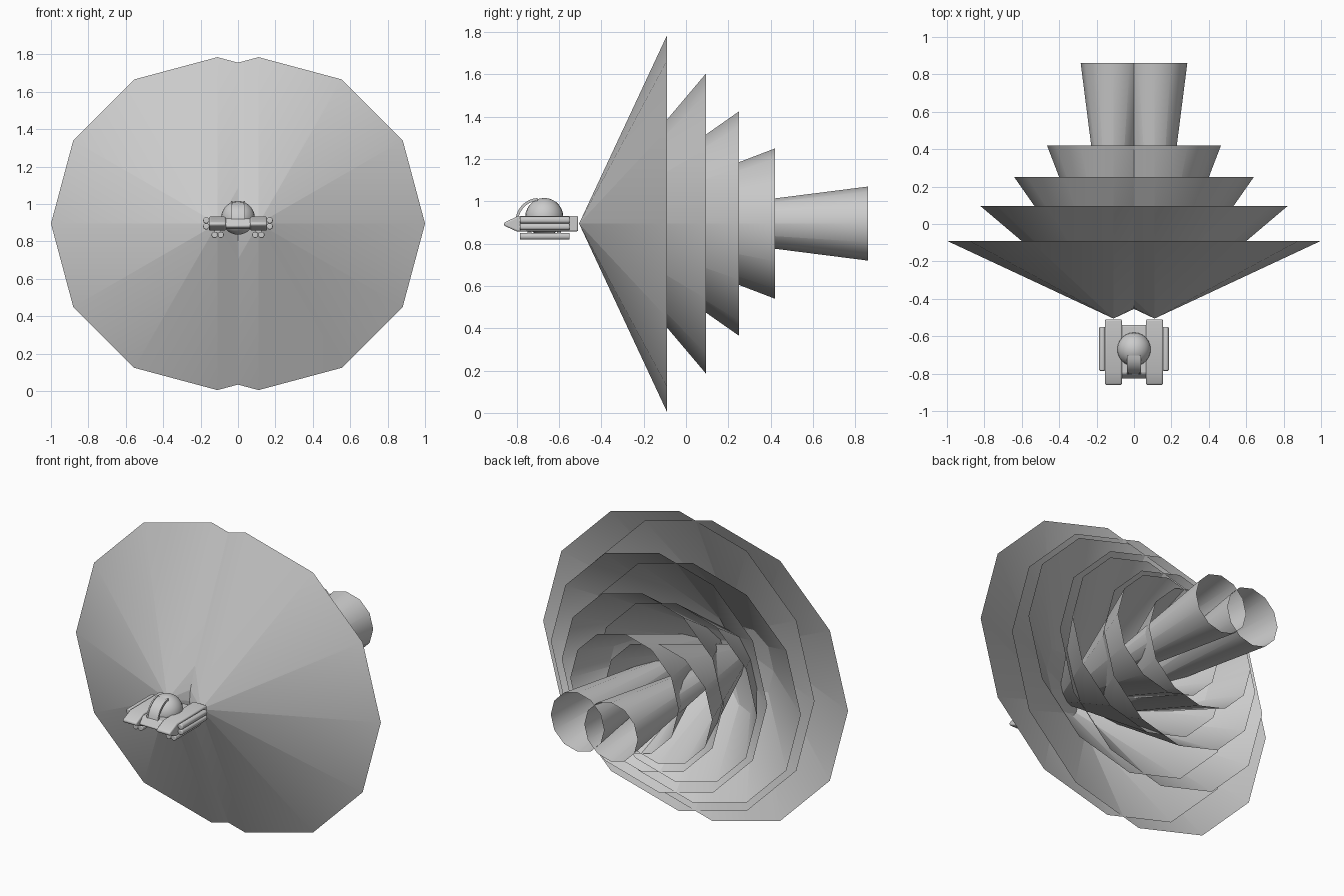
import bpy, bmesh, math
from mathutils import Matrix, Vector

if "Cube" in bpy.data.objects:
    bpy.data.objects.remove(bpy.data.objects["Cube"])


def finish(name, bm, bevel=0, angle=35, segments=3):
    bmesh.ops.recalc_face_normals(bm, faces=bm.faces)
    me = bpy.data.meshes.new(name)
    bm.to_mesh(me)
    bm.free()
    ob = bpy.data.objects.new(name, me)
    bpy.context.collection.objects.link(ob)
    if bevel:
        m = ob.modifiers.new("Bevel", 'BEVEL')
        m.width, m.segments = bevel, segments
        m.limit_method = 'ANGLE'
    bpy.ops.object.select_all(action='DESELECT')
    bpy.context.view_layer.objects.active = ob
    ob.select_set(True)
    bpy.ops.object.shade_smooth_by_angle(angle=math.radians(angle))
    return ob


def extrude_x(name, profile, x0, x1, bevel=0, segments=3):
    """Side profile of (y, z) points pulled along x."""
    bm = bmesh.new()
    face = bm.faces.new([bm.verts.new((x0, y, z)) for y, z in profile])
    ext = bmesh.ops.extrude_face_region(bm, geom=[face])
    bmesh.ops.translate(bm, vec=(x1 - x0, 0, 0),
                        verts=[g for g in ext["geom"] if isinstance(g, bmesh.types.BMVert)])
    return finish(name, bm, bevel, segments=segments)


def cone_y(name, x, z, y0, y1, r0, r1, sides, capped, bevel=0):
    """Cone or cylinder along y."""
    bm = bmesh.new()
    mat = Matrix.Translation((x, (y0 + y1) / 2, z)) @ Matrix.Rotation(-math.pi / 2, 4, 'X')
    bmesh.ops.create_cone(bm, cap_ends=capped, segments=sides, radius1=r0, radius2=r1,
                          depth=y1 - y0, matrix=mat)
    return finish(name, bm, bevel, angle=40)


# nested exhaust cones: (end y, end radius), all starting at the pod nozzle
PLUMES = [(-0.09, 0.89), (0.095, 0.71), (0.25, 0.53), (0.42, 0.355), (0.86, 0.175)]
POD = [(-0.86, 0.885), (-0.86, 0.9), (-0.79, 0.932), (-0.51, 0.932), (-0.51, 0.858), (-0.80, 0.858)]

for s, side in ((-1, "left"), (1, "right")):
    for i, (y, r) in enumerate(PLUMES):
        cone_y(f"{side}_exhaust_cone_{i + 1}", s * 0.11, 0.895, -0.505, y, 0.001, r, 12, False)

    # engine pod with tapered nose
    extrude_x(f"{side}_pod", POD, s * 0.065, s * 0.155, 0.018)

    # tubes on the outside of and below the pod
    for i, (x, z) in enumerate([(0.17, 0.912), (0.17, 0.88), (0.125, 0.835), (0.092, 0.835)]):
        cone_y(f"{side}_tube_{i + 1}", s * x, z, -0.785, -0.55, 0.017, 0.017, 12, True, 0.006)
    # tube brackets
    for y in (-0.74, -0.60):
        extrude_x(f"{side}_bracket", [(y - .01, .845), (y + .01, .845), (y + .01, .865), (y - .01, .865)],
                  s * 0.09, s * 0.125)

# hull between the pods
extrude_x("hull", [(-0.83, 0.88), (-0.80, 0.922), (-0.54, 0.922), (-0.54, 0.87), (-0.80, 0.865)],
          -0.075, 0.075, 0.008, 2)

# round cabin
bm = bmesh.new()
bmesh.ops.create_uvsphere(bm, u_segments=24, v_segments=14, radius=0.09,
                          matrix=Matrix.Translation((0, -0.67, 0.926)))
finish("cabin_dome", bm)

# curved visor in front of the cabin
N = 8
angles = [math.radians(8 + 78 * i / N) for i in range(N + 1)]
arc = lambda r: [(-0.695 - r * math.cos(a), 0.905 + r * math.sin(a)) for a in angles]
for x0, x1, name in ((-0.037, -0.029, "visor_left_rail"), (0.029, 0.037, "visor_right_rail")):
    extrude_x(name, arc(0.111) + arc(0.098)[::-1], x0, x1)
extrude_x("visor_panel", arc(0.107) + arc(0.099)[::-1], -0.03, 0.03)
